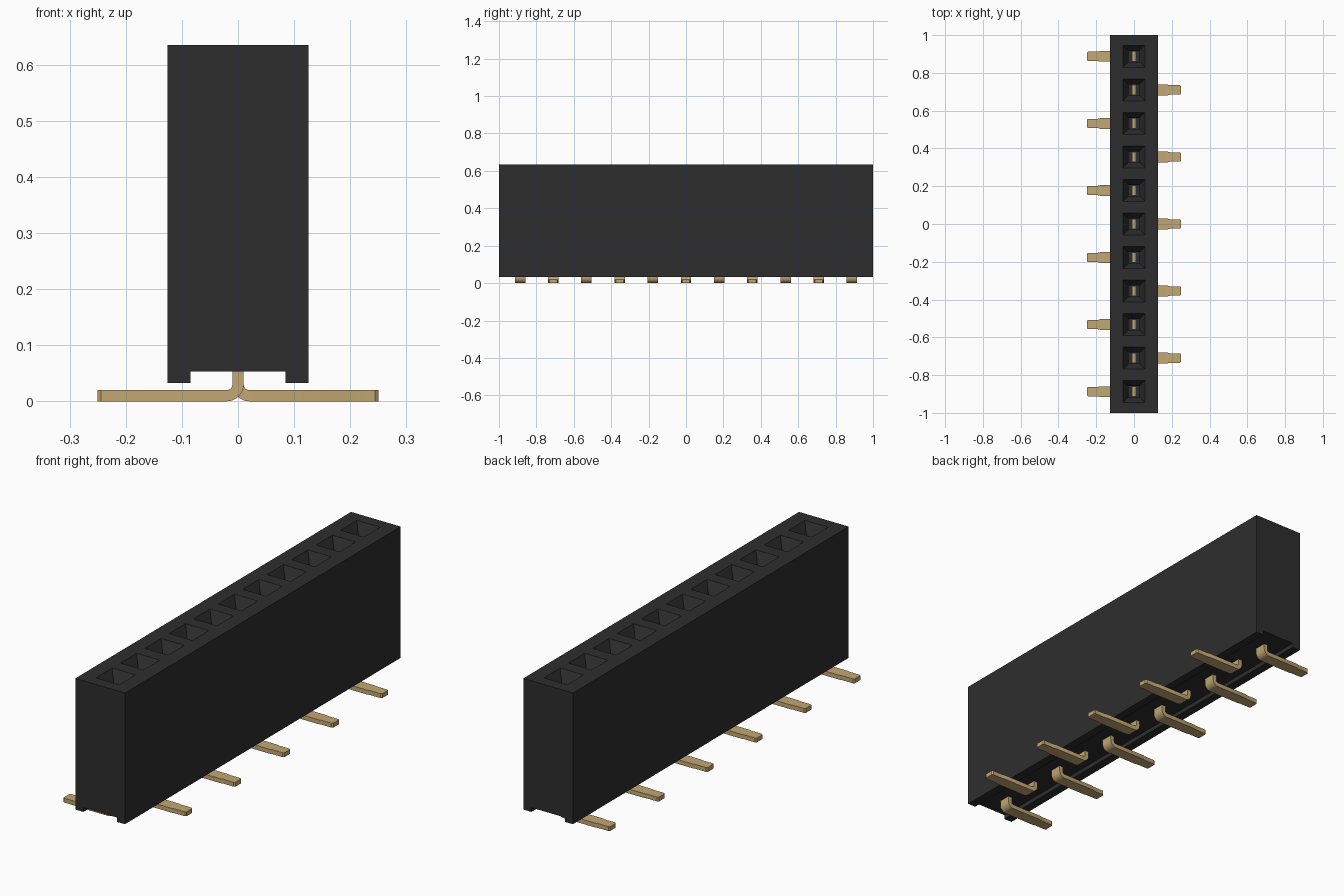
import bpy, bmesh, math
from mathutils import Vector

cube = bpy.data.objects.get("Cube")
if cube:
    bpy.data.objects.remove(cube, do_unlink=True)

COUNT, PITCH = 11, 0.1774
CENTRES = [(i - (COUNT - 1) / 2) * PITCH for i in range(COUNT)]


def material(name, rgb, roughness):
    mat = bpy.data.materials.new(name)
    mat.use_nodes = True
    mat.diffuse_color = (*rgb, 1)
    shader = next(n for n in mat.node_tree.nodes if n.type == 'BSDF_PRINCIPLED')
    shader.inputs["Base Color"].default_value = (*rgb, 1)
    shader.inputs["Roughness"].default_value = roughness
    return mat


black = material("black plastic", (0.027, 0.027, 0.027), 0.6)
gold = material("gold metal", (0.54, 0.385, 0.17), 0.4)


def loft(bm, rings):
    """Skin a list of point rings and cap both ends."""
    loops = [[bm.verts.new(p) for p in ring] for ring in rings]
    n = len(loops[0])
    for a, b in zip(loops, loops[1:]):
        for k in range(n):
            bm.faces.new((a[k], a[(k + 1) % n], b[(k + 1) % n], b[k]))
    bm.faces.new(loops[0])
    bm.faces.new(loops[-1])
    bmesh.ops.recalc_face_normals(bm, faces=bm.faces[:])


def finish(bm, name, mat):
    mesh = bpy.data.meshes.new(name)
    bm.to_mesh(mesh)
    bm.free()
    mesh.materials.append(mat)
    return mesh


def place(name, mesh):
    obj = bpy.data.objects.new(name, mesh)
    bpy.context.collection.objects.link(obj)
    return obj


# Housing: channelled profile lofted along y, one cell per socket
SIDE, LIP, BASE, ROOF, TOP = 0.126, 0.085, 0.033, 0.053, 0.635
half = [(LIP, ROOF), (LIP, BASE), (SIDE, BASE), (SIDE, TOP)]
profile = half + [(-x, z) for x, z in reversed(half)]
cuts = [-1] + [y + PITCH / 2 for y in CENTRES[:-1]] + [1]
bm = bmesh.new()
loft(bm, [[(x, y, z) for x, z in profile] for y in cuts])


def square_verts(face, y, size, z):
    """Move the corners of a face onto a square around a socket centre."""
    mid = face.calc_center_median()
    for v in face.verts:
        v.co = Vector((math.copysign(size, v.co.x - mid.x),
                       y + math.copysign(size, v.co.y - mid.y), z))


# Sockets: square mouth, tapered funnel, deep straight hole
tops = [f for f in bm.faces if f.normal.z > 0.9 and f.calc_center_median().z > 0.6]
tops.sort(key=lambda f: f.calc_center_median().y)
for face, y in zip(tops, CENTRES):
    for size, z in ((0.059, TOP), (0.029, TOP - 0.06), (0.029, 0.1)):
        bmesh.ops.inset_individual(bm, faces=[face], thickness=0.002)
        square_verts(face, y, size, z)
place("housing", finish(bm, "housing", black))

# Pin: upright contact, rounded bend and flat foot with clipped tip corners
T, R = 0.01, 0.02


def pin_ring(point, normal, width):
    a, b = point + normal * T, point - normal * T
    return [(a.x, -width, a.z), (a.x, width, a.z),
            (b.x, width, b.z), (b.x, -width, b.z)]


rings = [pin_ring(Vector((0, 0, 0.45)), Vector((-1, 0, 0)), 0.026)]
for k in range(9):
    t = math.radians(90 * k / 8)
    out = Vector((-math.cos(t), 0, -math.sin(t)))
    rings.append(pin_ring(Vector((R, 0, R + T)) + out * R, out, 0.028))
for x, width in ((0.18, 0.028), (0.19, 0.025), (0.244, 0.025), (0.25, 0.02)):
    rings.append(pin_ring(Vector((x, 0, T)), Vector((0, 0, -1)), width))
bm = bmesh.new()
loft(bm, rings)
pin_mesh = finish(bm, "pin", gold)

# Feet alternate sides along the row
for i, y in enumerate(CENTRES):
    pin = place(f"pin_{i + 1}", pin_mesh)
    pin.location.y = y
    pin.rotation_euler.z = math.pi if i % 2 == 0 else 0

bpy.ops.object.select_all(action='DESELECT')
pin.select_set(True)
bpy.context.view_layer.objects.active = pin
bpy.ops.object.shade_smooth_by_angle(angle=math.radians(30))
